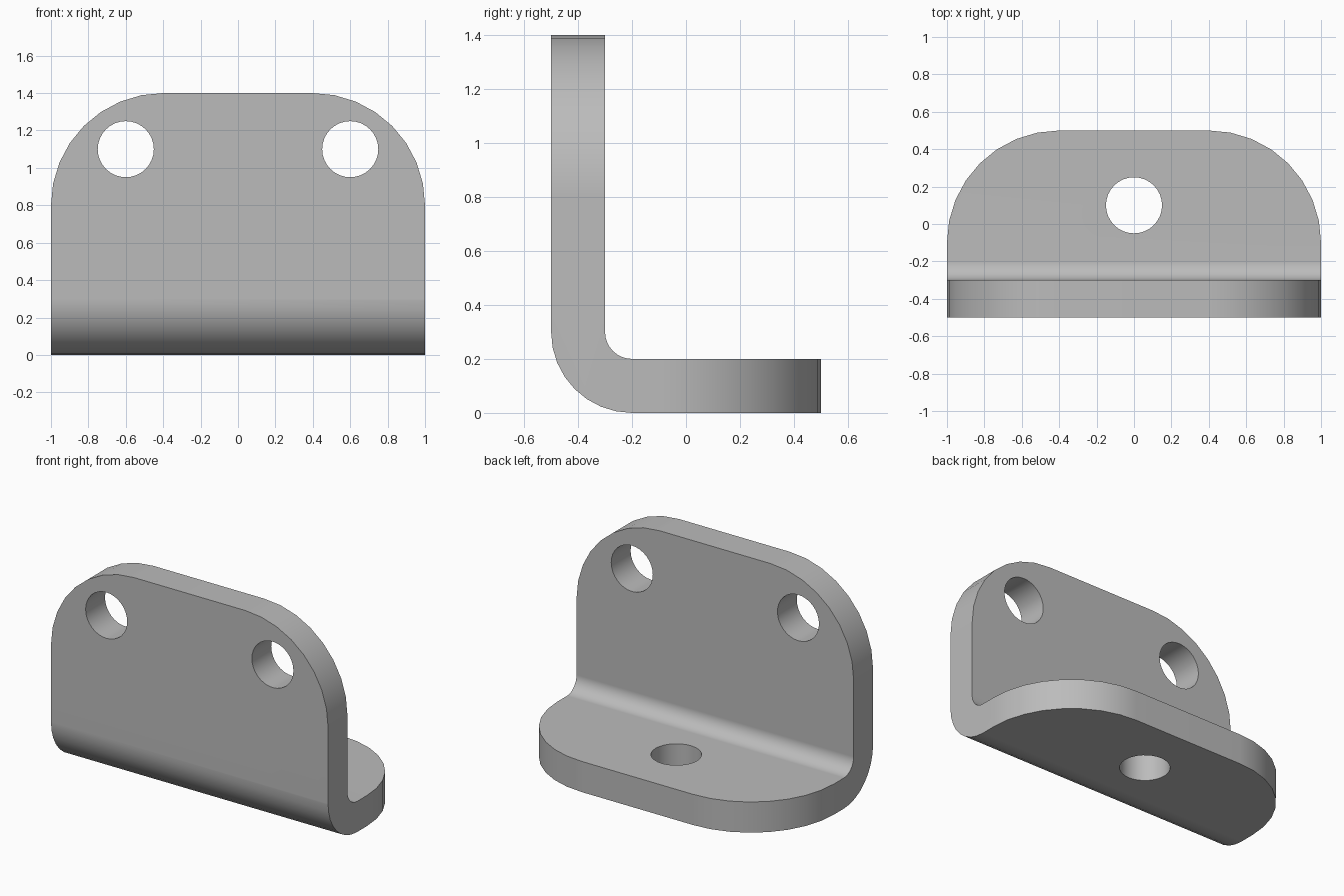
import bpy, bmesh
from math import cos, sin, pi, radians
from mathutils import Vector

cube = bpy.data.objects.get("Cube")
if cube:
    bpy.data.objects.remove(cube, do_unlink=True)

STEPS = 8        # segments per quarter arc
THICK = 0.2      # plate thickness
BEND = 0.1       # inner bend radius
CORNER = 0.6     # plate corner radius

steel = bpy.data.materials.new("grey_steel")
steel.use_nodes = True
steel.diffuse_color = (0.5, 0.5, 0.5, 1)
steel.node_tree.nodes["Principled BSDF"].inputs["Base Color"].default_value = steel.diffuse_color


def arc(cx, cy, r, start, end, steps=STEPS):
    angles = [radians(start + (end - start) * i / steps) for i in range(steps + 1)]
    return [(cx + r * cos(a), cy + r * sin(a)) for a in angles]


def prism(name, points, place, sweep):
    """Extrude a 2D outline, placed in space by a function, along a vector."""
    bm = bmesh.new()
    face = bm.faces.new([bm.verts.new(place(u, v)) for u, v in points])
    moved = bmesh.ops.extrude_face_region(bm, geom=[face])["geom"]
    bmesh.ops.translate(bm, vec=Vector(sweep),
                        verts=[g for g in moved if isinstance(g, bmesh.types.BMVert)])
    bmesh.ops.recalc_face_normals(bm, faces=bm.faces)
    mesh = bpy.data.meshes.new(name)
    bm.to_mesh(mesh)
    bm.free()
    mesh.materials.append(steel)
    obj = bpy.data.objects.new(name, mesh)
    bpy.context.collection.objects.link(obj)
    return obj


def cut(target, cutter, operation):
    bpy.context.view_layer.objects.active = target
    mod = target.modifiers.new("cut", "BOOLEAN")
    mod.object, mod.operation, mod.solver = cutter, operation, "EXACT"
    bpy.ops.object.modifier_apply(modifier=mod.name)
    bpy.data.objects.remove(cutter, do_unlink=True)


def on_front(u, v):
    return (u, -1, v)


def on_base(u, v):
    return (u, v, -1)


def rounded_plate(low, high):
    """Outline with two large rounded corners at its far end."""
    return ([(-1, low), (1, low)]
            + arc(1 - CORNER, high - CORNER, CORNER, 0, 90)
            + arc(CORNER - 1, high - CORNER, CORNER, 90, 180))


# Bent sheet, oversized so the plate outlines trim its ends
cy, cz = -0.5 + THICK + BEND, THICK + BEND
section = ([(-0.5, 1.7)] + arc(cy, cz, THICK + BEND, 180, 270)
           + [(0.8, 0), (0.8, THICK)] + arc(cy, cz, BEND, 270, 180)
           + [(-0.5 + THICK, 1.7)])
bracket = prism("angle_bracket", section, lambda u, v: (-1.2, u, v), (2.4, 0, 0))

# Rounded outlines of the upright and the base
cut(bracket, prism("upright_outline", rounded_plate(-0.4, 1.4), on_front, (0, 2, 0)), "INTERSECT")
cut(bracket, prism("base_outline", rounded_plate(-0.8, 0.5), on_base, (0, 0, 3)), "INTERSECT")

# Two bolt holes in the upright and one in the base
for x in (-0.6, 0.6):
    cut(bracket, prism("upright_hole", arc(x, 1.1, 0.15, 0, 360, 32)[:-1], on_front, (0, 2, 0)), "DIFFERENCE")
cut(bracket, prism("base_hole", arc(0, 0.1, 0.15, 0, 360, 32)[:-1], on_base, (0, 0, 2)), "DIFFERENCE")

# Smooth bends and rims, flat faces kept flat
bpy.ops.object.select_all(action="DESELECT")
bracket.select_set(True)
bpy.context.view_layer.objects.active = bracket
bpy.ops.object.shade_smooth_by_angle(angle=radians(30))
weighted = bracket.modifiers.new("weighted_normals", "WEIGHTED_NORMAL")
weighted.keep_sharp = True
